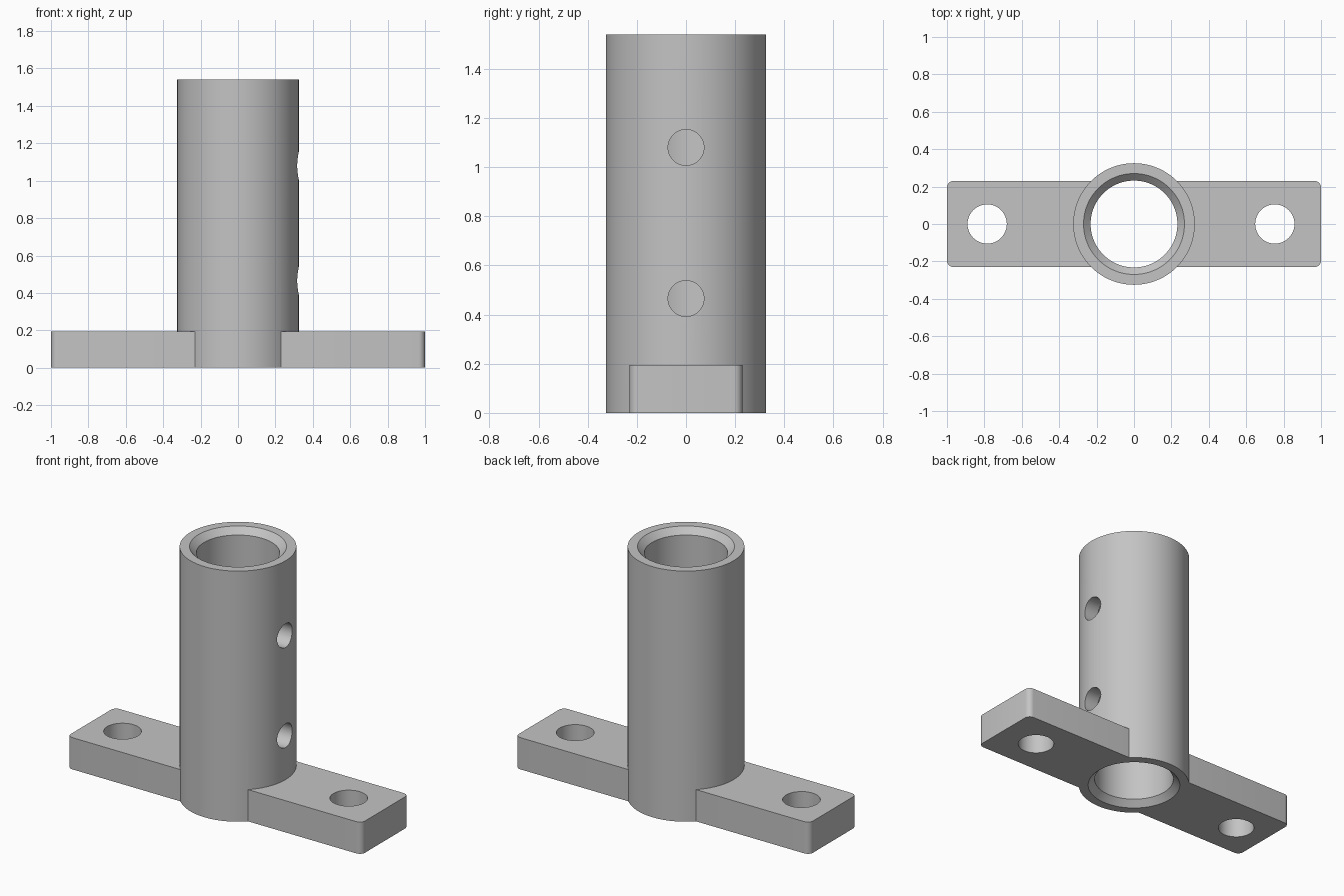
import bpy, bmesh, math
from mathutils import Matrix

cube = bpy.data.objects.get("Cube")
if cube:
    bpy.data.objects.remove(cube, do_unlink=True)

HEIGHT, OUTER, BORE, MOUTH = 1.54, 0.325, 0.232, 0.27
PLATE_Z, PLATE_Y = 0.195, 0.23
LIP = MOUTH - BORE
SEGMENTS = 96

grey = bpy.data.materials.new("plain grey")
grey.use_nodes = True
grey.diffuse_color = (0.55, 0.55, 0.55, 1)
grey.node_tree.nodes["Principled BSDF"].inputs["Base Color"].default_value = grey.diffuse_color


def make_object(name, bm):
    bmesh.ops.recalc_face_normals(bm, faces=bm.faces)
    mesh = bpy.data.meshes.new(name)
    bm.to_mesh(mesh)
    bm.free()
    mesh.materials.append(grey)
    obj = bpy.data.objects.new(name, mesh)
    bpy.context.collection.objects.link(obj)
    return obj


def lathe(name, profile):
    """Solid of revolution about z from (radius, height) pairs."""
    bm = bmesh.new()
    rings = []
    for r, z in profile:
        ring = bmesh.ops.create_circle(bm, segments=SEGMENTS, radius=r,
                                       matrix=Matrix.Translation((0, 0, z)))
        rings.append(ring["verts"])
    for low, high in zip(rings, rings[1:]):
        for i in range(SEGMENTS):
            j = (i + 1) % SEGMENTS
            bm.faces.new((low[i], low[j], high[j], high[i]))
    bm.faces.new(rings[0])
    bm.faces.new(rings[-1])
    return make_object(name, bm)


def combine(target, other, operation):
    """Apply a boolean, then drop the helper."""
    other.hide_render = True
    mod = target.modifiers.new(operation.lower(), "BOOLEAN")
    mod.operation, mod.object, mod.solver = operation, other, "EXACT"
    bpy.context.view_layer.objects.active = target
    bpy.ops.object.modifier_apply(modifier=mod.name)
    bpy.data.objects.remove(other, do_unlink=True)


def drill(target, radius, depth, place):
    bm = bmesh.new()
    bmesh.ops.create_cone(bm, cap_ends=True, segments=48, radius1=radius,
                          radius2=radius, depth=depth, matrix=place)
    combine(target, make_object("drill", bm), "DIFFERENCE")


# Upright post
socket = lathe("flanged_socket", [(OUTER, 0), (OUTER, HEIGHT)])

# Base plate with rounded vertical corners
bm = bmesh.new()
bmesh.ops.create_cube(bm, size=1, matrix=Matrix.Translation((0, 0, PLATE_Z / 2))
                      @ Matrix.Diagonal((2, 2 * PLATE_Y, PLATE_Z, 1)))
corners = [e for e in bm.edges if abs(e.verts[0].co.z - e.verts[1].co.z) > 0.1]
bmesh.ops.bevel(bm, geom=corners, offset=0.035, segments=6, profile=0.5,
                affect="EDGES")
combine(socket, make_object("base_plate", bm), "UNION")

# Through bore, chamfered at both mouths
wide = MOUTH + 0.1
bore = lathe("bore", [(wide, -0.1), (BORE, LIP), (BORE, HEIGHT - LIP),
                      (wide, HEIGHT + 0.1)])
combine(socket, bore, "DIFFERENCE")

# Mounting holes in the plate
for x in (-0.785, 0.753):
    drill(socket, 0.105, 1, Matrix.Translation((x, 0, 0)))

# Set-screw holes through one side of the post
for z in (0.465, 1.08):
    drill(socket, 0.073, 0.4,
          Matrix.Translation((0.3, 0, z)) @ Matrix.Rotation(math.pi / 2, 4, "Y"))

bpy.ops.object.select_all(action="DESELECT")
socket.select_set(True)
bpy.context.view_layer.objects.active = socket
bpy.ops.object.shade_smooth_by_angle(angle=math.radians(30))
